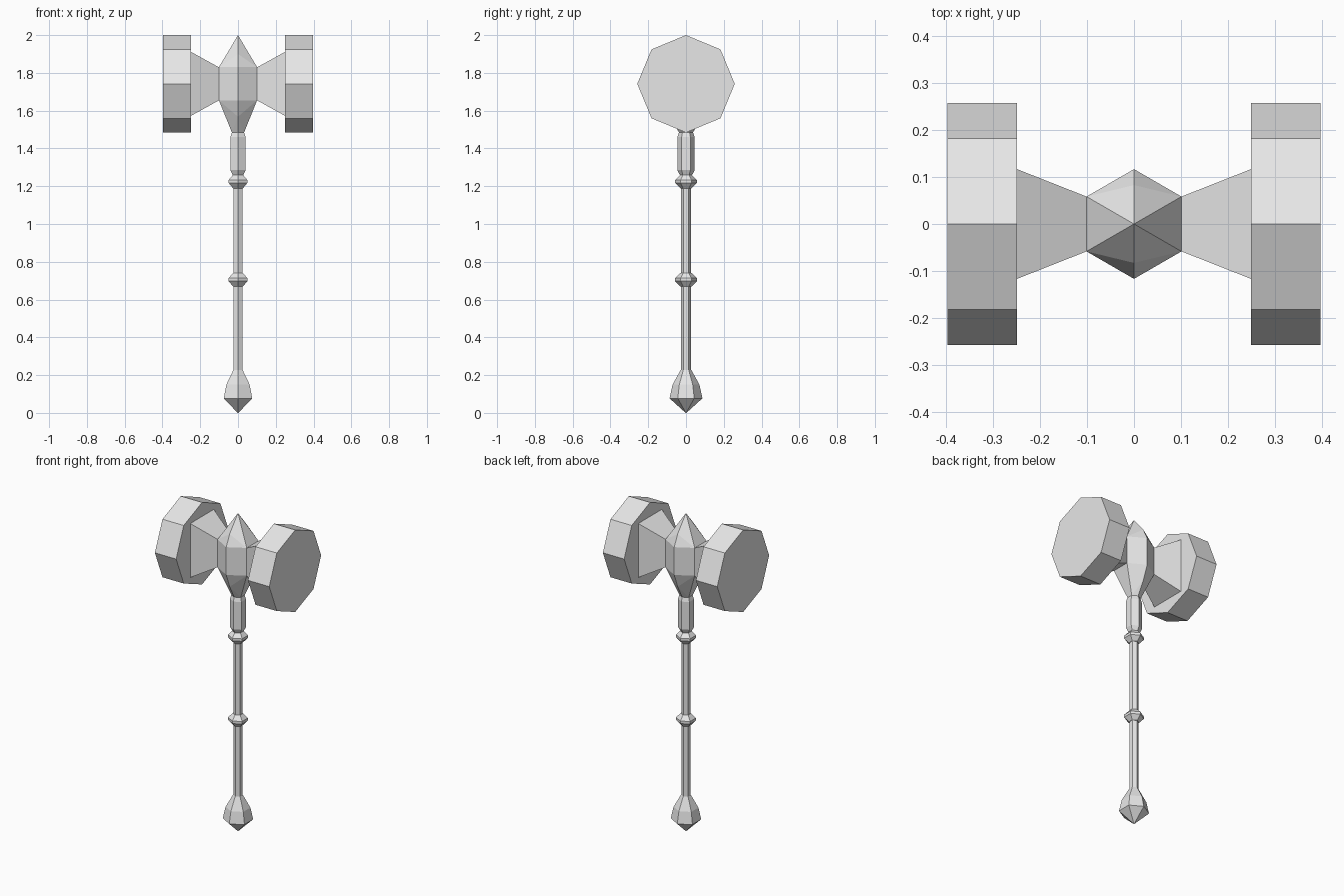
import bpy, bmesh
from math import sin, cos, pi
from mathutils import Vector

cube = bpy.data.objects.get("Cube")
if cube:
    bpy.data.objects.remove(cube)

# Single plain grey
grey = bpy.data.materials.new("plain_grey")
grey.use_nodes = True
color = (0.8, 0.8, 0.8, 1)
grey.diffuse_color = color
grey.node_tree.nodes["Principled BSDF"].inputs["Base Color"].default_value = color

HEAD_Z = 1.742


def finish(name, bm):
    bmesh.ops.recalc_face_normals(bm, faces=bm.faces)
    mesh = bpy.data.meshes.new(name)
    bm.to_mesh(mesh)
    bm.free()
    mesh.materials.append(grey)
    obj = bpy.data.objects.new(name, mesh)
    bpy.context.collection.objects.link(obj)
    return obj


def hexagon(r, z):
    """Six points around z with corners on the y axis."""
    return [Vector((r * sin(i * pi / 3), r * cos(i * pi / 3), z)) for i in range(6)]


def loft(name, rings):
    """Bridge matching rings of points and cap both ends."""
    bm = bmesh.new()
    loops = [[bm.verts.new(p) for p in ring] for ring in rings]
    n = len(loops[0])
    for a, b in zip(loops, loops[1:]):
        for i in range(n):
            j = (i + 1) % n
            bm.faces.new((a[i], a[j], b[j], b[i]))
    bm.faces.new(loops[0])
    bm.faces.new(loops[-1])
    bmesh.ops.remove_doubles(bm, verts=bm.verts, dist=0.0002)
    return finish(name, bm)


def turned(name, profile):
    return loft(name, [hexagon(max(r, 0.0005), z) for r, z in profile])


# Handle parts
turned("pommel", [(0.002, 0), (0.087, 0.077), (0.071, 0.15), (0.028, 0.228)])
turned("shaft", [(0.027, 0.2), (0.027, 1.27)])
for name, z in (("middle_ring", 0.705), ("upper_ring", 1.225)):
    turned(name, [(0.03, z - 0.036), (0.057, z - 0.008),
                  (0.057, z + 0.008), (0.03, z + 0.036)])
turned("collar", [(0.03, 1.255), (0.046, 1.285), (0.046, 1.46), (0.034, 1.495)])

# Faceted spindle at the centre of the head, with slightly bulging ridges
points = hexagon(0.037, 1.484) + hexagon(0.117, 1.655) + hexagon(0.117, 1.83)
points.append(Vector((0, 0, 2)))
for side in (-1, 1):
    points += [Vector((0, side * 0.083, 1.9)), Vector((0, side * 0.083, 1.568))]
bm = bmesh.new()
for p in points:
    bm.verts.new(p)
bmesh.ops.convex_hull(bm, input=bm.verts)
bmesh.ops.dissolve_limit(bm, angle_limit=0.01, verts=bm.verts, edges=bm.edges)
finish("head_core", bm)


def rectangle(x, y, h):
    return [(x, -y, HEAD_Z - h), (x, y, HEAD_Z - h), (x, y, HEAD_Z + h), (x, -y, HEAD_Z + h)]


def octagon(x, r):
    return [(x, r * cos(i * pi / 4), HEAD_Z + r * sin(i * pi / 4)) for i in range(8)]


# Flared arms and octagonal striking blocks
for label, s in (("left", 1), ("right", -1)):
    loft(label + "_arm", [rectangle(s * 0.1, 0.058, 0.087), rectangle(s * 0.252, 0.118, 0.171)])
    loft(label + "_striking_block", [octagon(s * 0.25, 0.258), octagon(s * 0.398, 0.258)])
